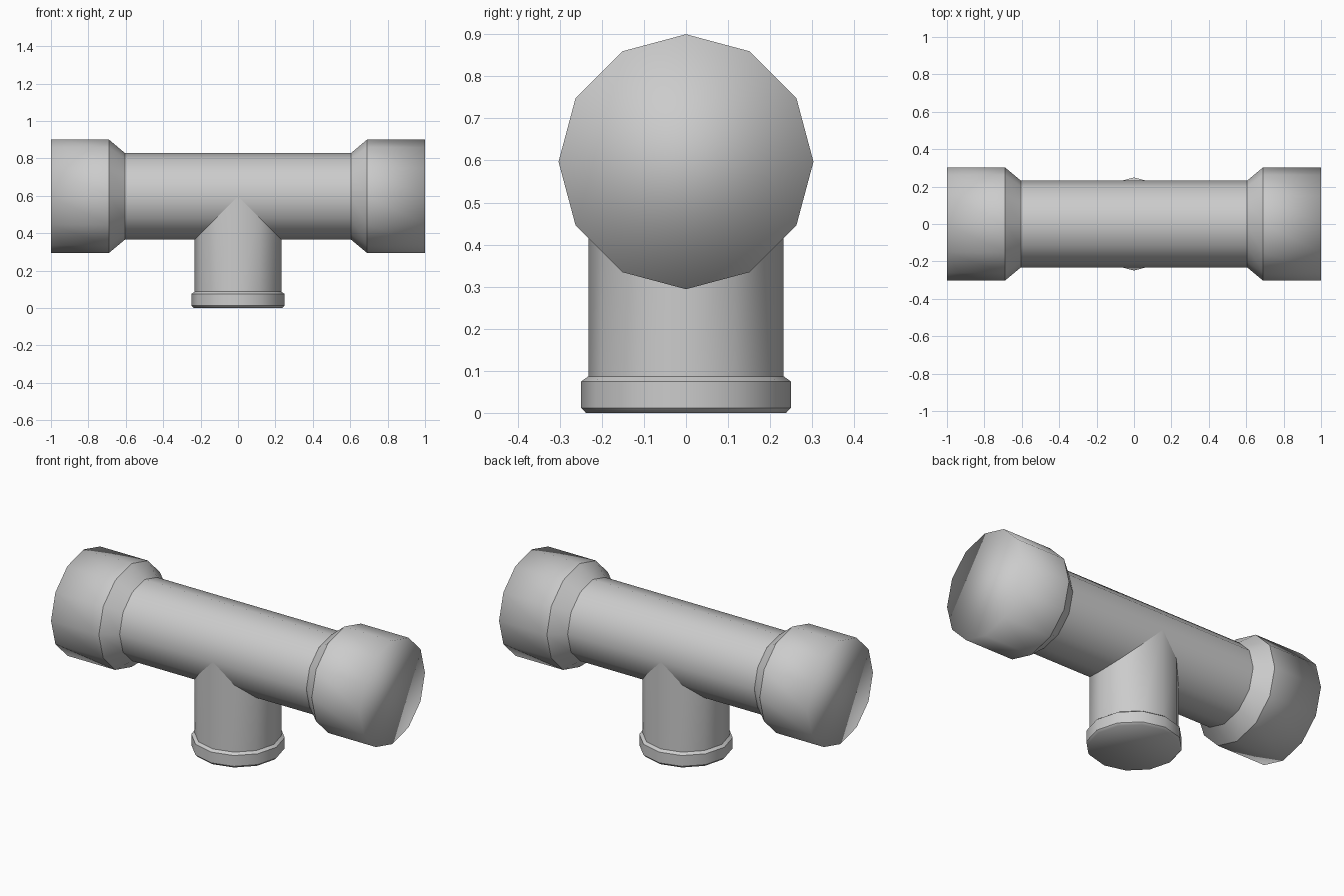
import bpy, bmesh
from math import sin, cos, pi
from mathutils import Matrix

if "Cube" in bpy.data.objects:
    bpy.data.objects.remove(bpy.data.objects["Cube"])

SIDES = 12
AXIS_Z = 0.597      # height of the horizontal run
R = 0.232           # pipe radius


def lathe(name, profile, sharp=(), cap=None, matrix=None, shape=None):
    """Revolve (radius, height) rings about z; sharp = indices of crisp rings."""
    bm = bmesh.new()
    rings = [[bm.verts.new((r * cos(2 * pi * i / SIDES), r * sin(2 * pi * i / SIDES), h))
              for i in range(SIDES)] for r, h in profile]
    for a, b in zip(rings, rings[1:]):
        for i in range(SIDES):
            j = (i + 1) % SIDES
            bm.faces.new((a[i], a[j], b[j], b[i]))
    if cap == "end":
        bm.faces.new(rings[-1])
    elif cap == "start":
        bm.faces.new(rings[0][::-1])
    for f in bm.faces:
        f.smooth = True
    for k in sharp:
        for i in range(SIDES):
            bm.edges.get((rings[k][i], rings[k][(i + 1) % SIDES])).smooth = False
    if shape:
        for v in rings[-1]:
            shape(v)
    if matrix:
        bm.transform(matrix)
    mesh = bpy.data.meshes.new(name)
    bm.to_mesh(mesh)
    bm.free()
    obj = bpy.data.objects.new(name, mesh)
    bpy.context.collection.objects.link(obj)
    return obj


def along_x(sign):
    return Matrix.Translation((0, 0, AXIS_Z)) @ Matrix.Rotation(sign * pi / 2, 4, 'Y')


# Horizontal run
lathe("run_pipe", [(R, -0.605), (R, 0.605)], matrix=along_x(1))

# Flared, closed socket at each end
for name, sign in (("left_socket", -1), ("right_socket", 1)):
    lathe(name, [(R, 0.605), (0.303, 0.69), (0.303, 1.0)],
          sharp=(1,), cap="end", matrix=along_x(sign))


# Branch, its top cut to a 45 degree mitre against the run
def mitre(v):
    v.co.z = AXIS_Z - abs(v.co.x)


lathe("branch_pipe", [(R, 0.08), (R, AXIS_Z)], shape=mitre)

# Chamfered collar closing the foot of the branch
lathe("branch_collar", [(0.238, 0), (0.249, 0.012), (0.249, 0.075), (R, 0.087)],
      sharp=(1, 2), cap="start")
